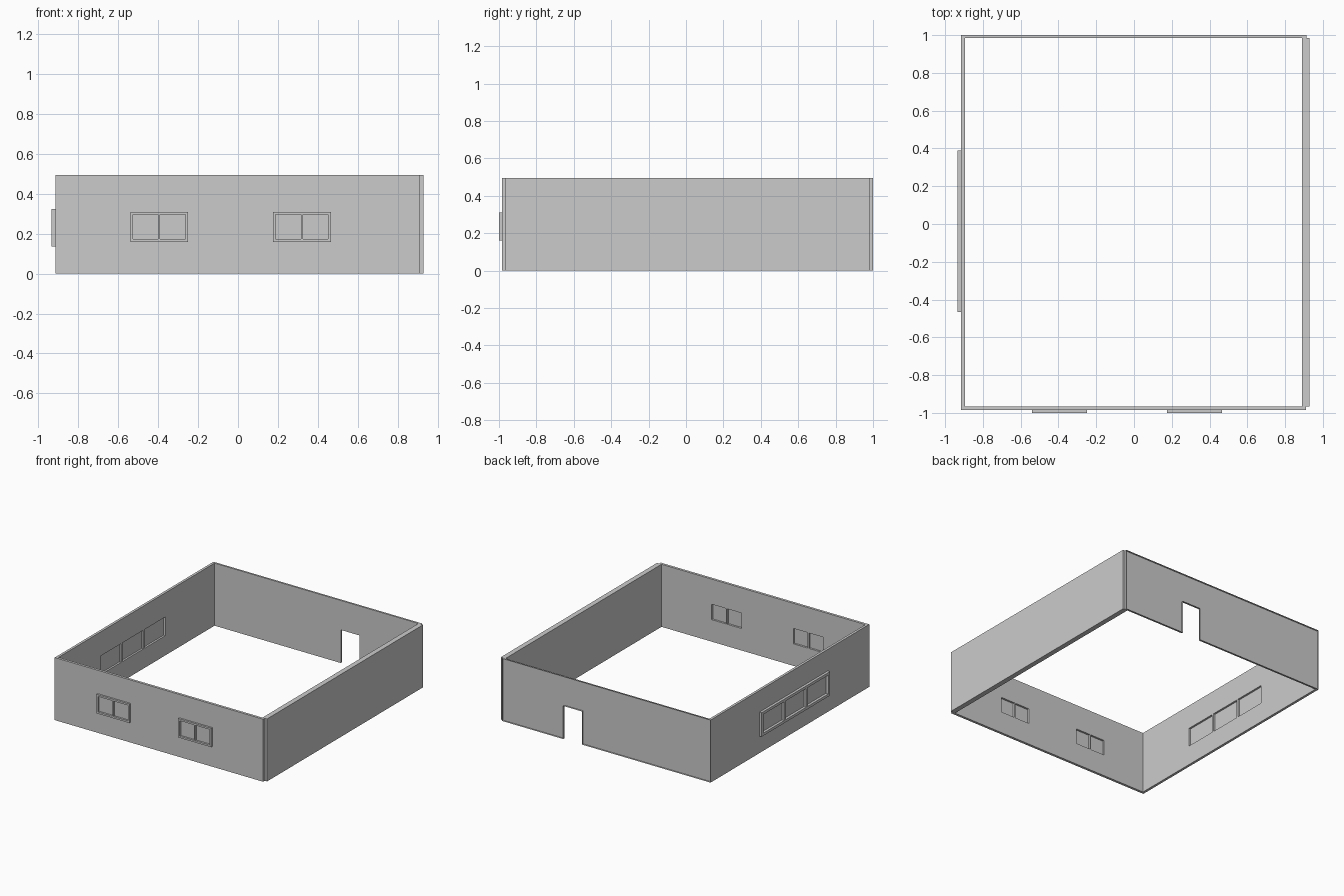
import bpy, bmesh

if "Cube" in bpy.data.objects:
    bpy.data.objects.remove(bpy.data.objects["Cube"])


def panel(name, axis, rect, depth, holes=(), open_end=False):
    """Flat slab in the (u, z) plane with rectangular holes.
    axis 'y': u is x, depth along y.  axis 'x': u is y, depth along x."""
    u0, u1, z0, z1 = rect
    us = sorted({u0, u1, *[h[0] for h in holes], *[h[1] for h in holes]})
    zs = sorted({z0, z1, *[h[2] for h in holes], *[h[3] for h in holes]})

    def solid(i, j):
        if not (0 <= i < len(us) - 1 and 0 <= j < len(zs) - 1):
            return False
        u, z = (us[i] + us[i + 1]) / 2, (zs[j] + zs[j + 1]) / 2
        return not any(h[0] < u < h[1] and h[2] < z < h[3] for h in holes)

    bm = bmesh.new()
    verts = {}

    def vert(i, j, k):
        if (i, j, k) not in verts:
            u, z, d = us[i], zs[j], depth[k]
            verts[i, j, k] = bm.verts.new((u, d, z) if axis == 'y' else (d, u, z))
        return verts[i, j, k]

    for i in range(len(us) - 1):
        for j in range(len(zs) - 1):
            if not solid(i, j):
                continue
            ring = [(i, j), (i + 1, j), (i + 1, j + 1), (i, j + 1)]
            for k in ((0,) if open_end else (0, 1)):
                bm.faces.new([vert(*p, k) for p in ring])
            # rim faces wherever the neighbouring cell is empty
            for n, (di, dj) in enumerate([(0, -1), (1, 0), (0, 1), (-1, 0)]):
                if not solid(i + di, j + dj):
                    a, b = ring[n], ring[(n + 1) % 4]
                    bm.faces.new([vert(*a, 0), vert(*b, 0), vert(*b, 1), vert(*a, 1)])
    bmesh.ops.recalc_face_normals(bm, faces=bm.faces)
    mesh = bpy.data.meshes.new(name)
    bm.to_mesh(mesh)
    bm.free()
    obj = bpy.data.objects.new(name, mesh)
    bpy.context.collection.objects.link(obj)
    return obj


def window(name, axis, rect, border, panes, bar, frame_depth, glass_depth):
    """Frame with equal panes, bars between them and thin glass; returns the openings."""
    u0, u1, z0, z1 = rect
    w = (u1 - u0 - 2 * border - bar * (panes - 1)) / panes
    holes = []
    for n in range(panes):
        a = u0 + border + n * (w + bar)
        holes.append((a, a + w, z0 + border, z1 - border))
    panel(name + "_frame", axis, rect, frame_depth, holes)
    for n, h in enumerate(holes):
        panel(f"{name}_glass_{n + 1}", axis, h, glass_depth)
    return holes


H = 0.495

# Front wall with two double windows
front_holes = []
for side, x0 in (("left", -0.54), ("right", 0.175)):
    front_holes += window(f"front_{side}_window", 'y', (x0, x0 + 0.29, 0.16, 0.31),
                          0.014, 2, 0.01, (-1.0, -0.985), (-0.985, -0.98))
panel("front_wall", 'y', (-0.915, 0.91, 0, H), (-0.985, -0.965), front_holes)

# Left wall with one triple window
left_holes = window("left_window", 'x', (-0.465, 0.39, 0.135, 0.325),
                    0.021, 3, 0.015, (-0.935, -0.915), (-0.915, -0.91))
panel("left_wall", 'x', (-0.965, 0.985, 0, H), (-0.915, -0.895), left_holes)

# Right wall, plain and thicker
panel("right_wall", 'x', (-0.965, 0.985, 0, H), (0.89, 0.93))

# Back wall with doorway, a shallow tray open to the outside
panel("back_wall", 'y', (-0.915, 0.912, 0, H), (0.985, 1.0),
      [(0.21, 0.375, 0, 0.262)], open_end=True)
